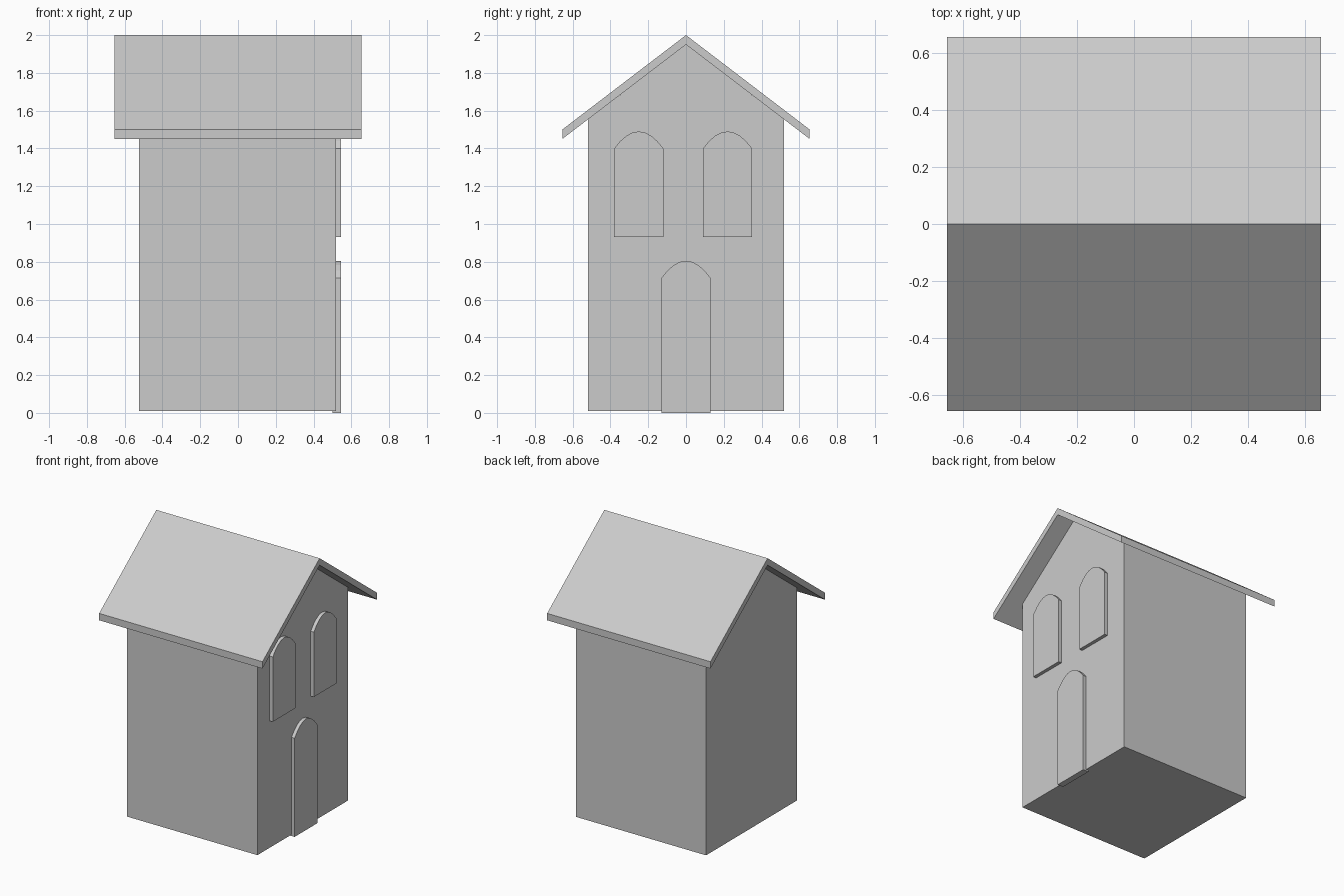
import bpy
import bmesh

cube = bpy.data.objects.get("Cube")
if cube:
    bpy.data.objects.remove(cube, do_unlink=True)

# One plain grey for the whole house
grey = bpy.data.materials.new("plain grey")
grey.use_nodes = True
colour = (0.6, 0.6, 0.6, 1)
grey.diffuse_color = colour
grey.node_tree.nodes["Principled BSDF"].inputs["Base Color"].default_value = colour


def extrude_profile(name, profile, x0, x1):
    """Extrude a closed (y, z) outline from x0 to x1."""
    bm = bmesh.new()
    face = bm.faces.new([bm.verts.new((x0, y, z)) for y, z in profile])
    moved = bmesh.ops.extrude_face_region(bm, geom=[face])["geom"]
    verts = [v for v in moved if isinstance(v, bmesh.types.BMVert)]
    bmesh.ops.translate(bm, verts=verts, vec=(x1 - x0, 0, 0))
    bmesh.ops.recalc_face_normals(bm, faces=bm.faces)
    mesh = bpy.data.meshes.new(name)
    bm.to_mesh(mesh)
    bm.free()
    mesh.materials.append(grey)
    obj = bpy.data.objects.new(name, mesh)
    bpy.context.collection.objects.link(obj)
    return obj


def arched_panel(name, centre, bottom, spring, x0, half=0.13, rise=0.09, steps=8):
    """Upright panel with a gently curved arch on top."""
    outline = [(centre - half, bottom), (centre + half, bottom)]
    for i in range(steps + 1):
        t = 1 - 2 * i / steps
        outline.append((centre + half * t, spring + rise * (1 - t * t)))
    return extrude_profile(name, outline, x0, 0.545)


# Walls with gables meeting the underside of the roof
extrude_profile("walls", [(-0.52, 0.01), (0.52, 0.01), (0.52, 1.553),
                          (0, 1.95), (-0.52, 1.553)], -0.525, 0.52)

# Overhanging pitched roof
eave = 0.655
extrude_profile("roof", [(-eave, 1.45), (0, 1.95), (eave, 1.45),
                         (eave, 1.5), (0, 2), (-eave, 1.5)], -eave, eave)

# Raised door and windows on the gable side
arched_panel("door", 0, 0, 0.715, 0.5)
arched_panel("window_front", -0.25, 0.93, 1.4, 0.51)
arched_panel("window_back", 0.22, 0.93, 1.4, 0.51)
